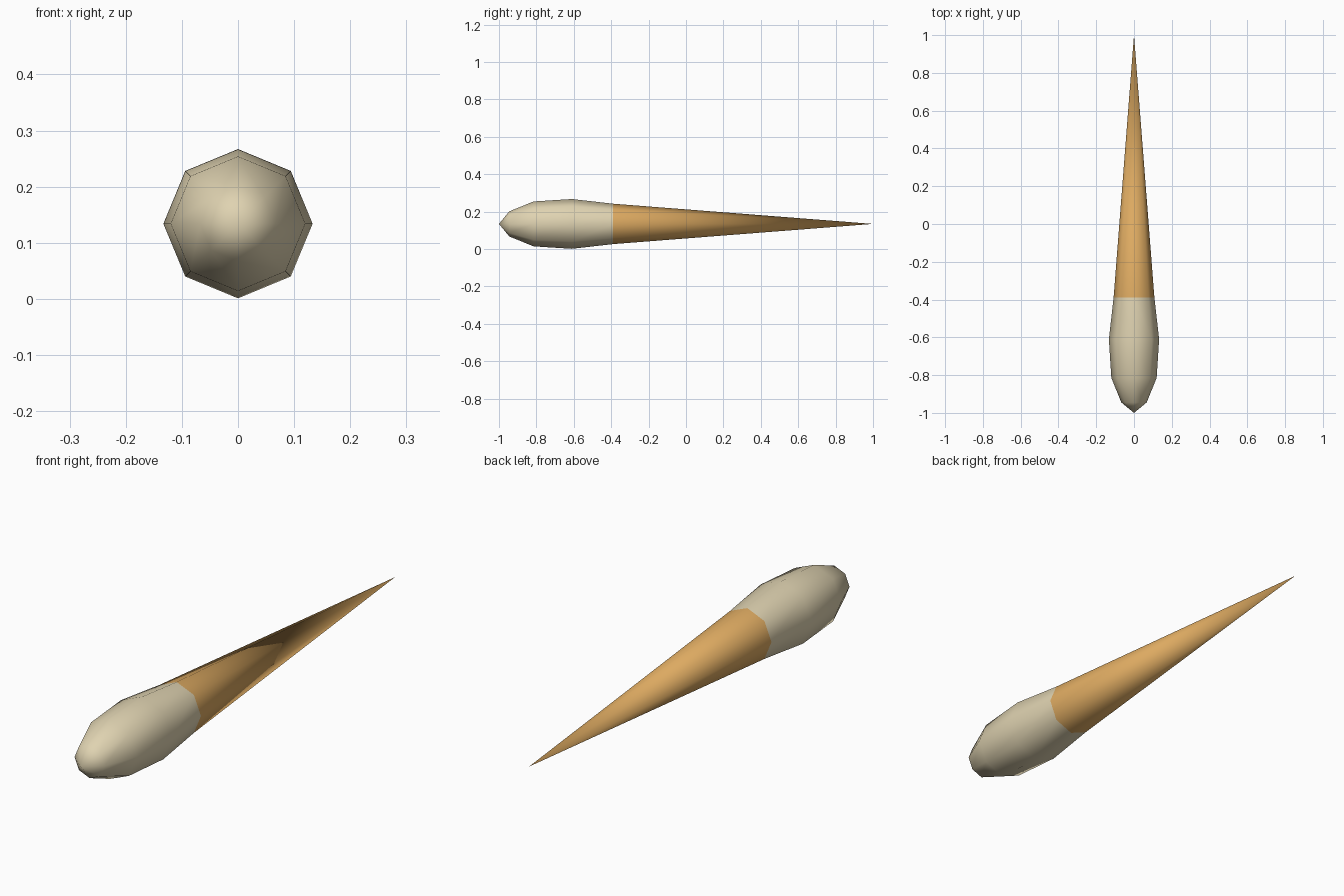
import bpy, bmesh, math

if "Cube" in bpy.data.objects:
    bpy.data.objects.remove(bpy.data.objects["Cube"])

SIDES = 8
CENTRE_Z = 0.134
# (y, radius) rings from the rounded head to the pointed tail
RINGS = [(-0.945, 0.067), (-0.815, 0.12), (-0.61, 0.133), (-0.39, 0.108)]
HEAD_TIP, TAIL_TIP, SEAM = -1.0, 1.0, -0.39


def material(name, colour):
    mat = bpy.data.materials.new(name)
    mat.diffuse_color = (*colour, 1)
    mat.use_nodes = True
    mat.node_tree.nodes["Principled BSDF"].inputs["Base Color"].default_value = mat.diffuse_color
    return mat


bm = bmesh.new()
loops = []
for y, r in RINGS:
    angles = [2 * math.pi * k / SIDES for k in range(SIDES)]
    loops.append([bm.verts.new((r * math.cos(a), y, CENTRE_Z + r * math.sin(a))) for a in angles])
head = bm.verts.new((0, HEAD_TIP, CENTRE_Z))
tail = bm.verts.new((0, TAIL_TIP, CENTRE_Z))

# head cap, body bands and long tail cone
for k in range(SIDES):
    n = (k + 1) % SIDES
    bm.faces.new((head, loops[0][k], loops[0][n]))
    for a, b in zip(loops, loops[1:]):
        bm.faces.new((a[k], b[k], b[n], a[n]))
    bm.faces.new((loops[-1][k], tail, loops[-1][n]))
bmesh.ops.recalc_face_normals(bm, faces=bm.faces)

# pale head, orange tail behind the seam
for f in bm.faces:
    f.smooth = True
    f.material_index = int(f.calc_center_median().y > SEAM)

mesh = bpy.data.meshes.new("tapered_spike")
bm.to_mesh(mesh)
bm.free()
mesh.materials.append(material("pale sand", (0.74, 0.65, 0.44)))
mesh.materials.append(material("warm orange", (0.72, 0.40, 0.12)))
bpy.context.collection.objects.link(bpy.data.objects.new("tapered_spike", mesh))
